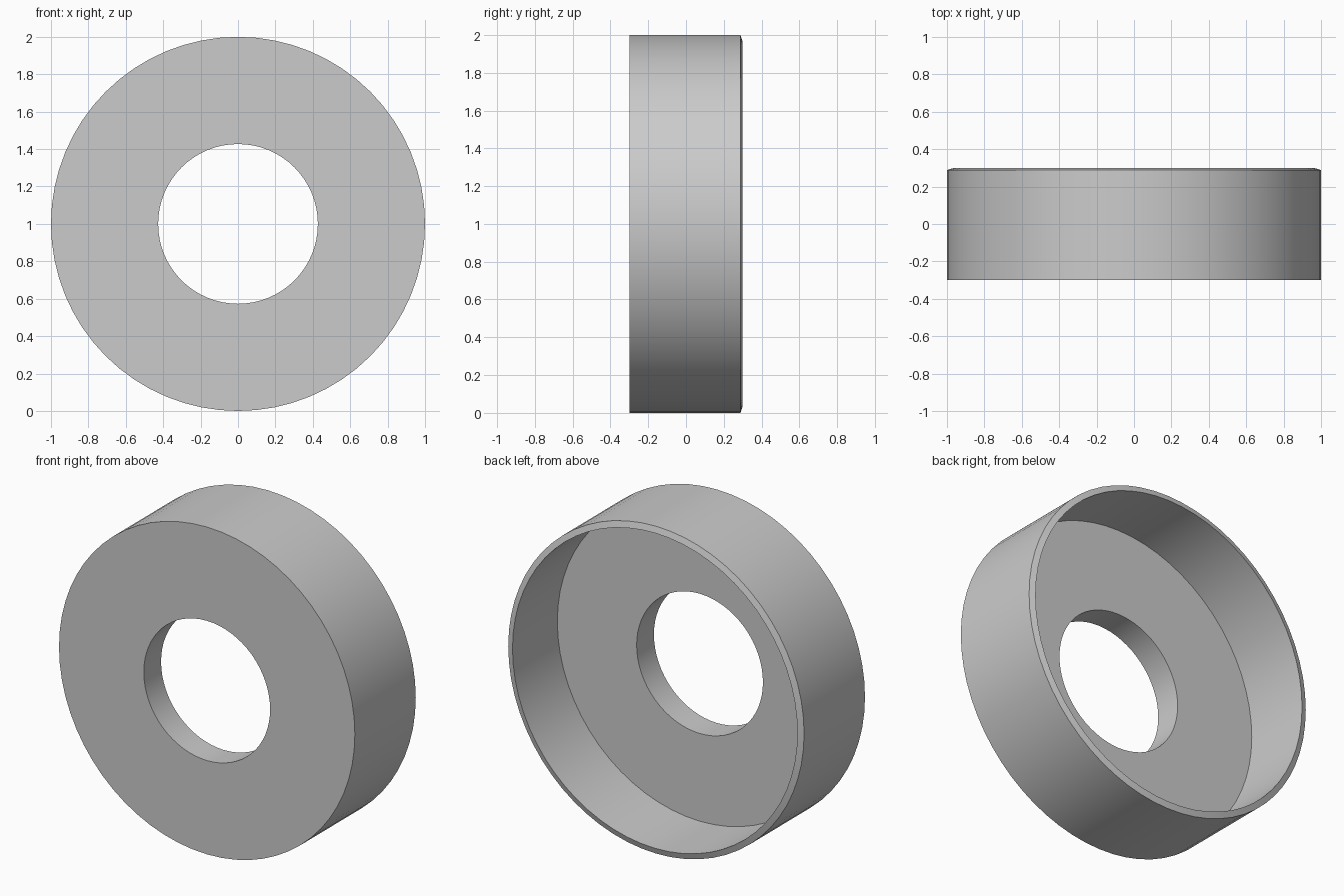
import bpy
import bmesh
import math
from mathutils import Vector

cube = bpy.data.objects.get("Cube")
if cube:
    bpy.data.objects.remove(cube, do_unlink=True)

SEGMENTS = 64
CENTRE = Vector((0, 0, 1))

# Single plain grey
grey = bpy.data.materials.new("light_grey")
grey.use_nodes = True
colour = (0.6, 0.6, 0.6, 1)
grey.diffuse_color = colour
grey.node_tree.nodes["Principled BSDF"].inputs["Base Color"].default_value = colour

# Cross-section as (radius, y): bored front plate, thin outer wall, sloped rim
profile = [
    (0.427, -0.30),
    (1.0, -0.30),
    (1.0, 0.288),
    (0.963, 0.30),
    (0.963, -0.133),
    (0.427, -0.133),
]

# Revolve the closed cross-section about the y axis
bm = bmesh.new()
verts = [bm.verts.new(CENTRE + Vector((0, y, r))) for r, y in profile]
edges = [bm.edges.new((v, verts[i - 1])) for i, v in enumerate(verts)]
bmesh.ops.spin(bm, geom=verts + edges, cent=CENTRE, axis=(0, 1, 0),
               angle=math.tau, steps=SEGMENTS, use_merge=False)
bmesh.ops.remove_doubles(bm, verts=bm.verts, dist=0.0001)
bmesh.ops.recalc_face_normals(bm, faces=bm.faces)

mesh = bpy.data.meshes.new("cupped_ring")
bm.to_mesh(mesh)
bm.free()
mesh.materials.append(grey)
ring = bpy.data.objects.new("cupped_ring", mesh)
bpy.context.collection.objects.link(ring)

# Smooth round walls, crisp rims
bpy.ops.object.select_all(action="DESELECT")
ring.select_set(True)
bpy.context.view_layer.objects.active = ring
bpy.ops.object.shade_smooth_by_angle(angle=math.radians(15))
